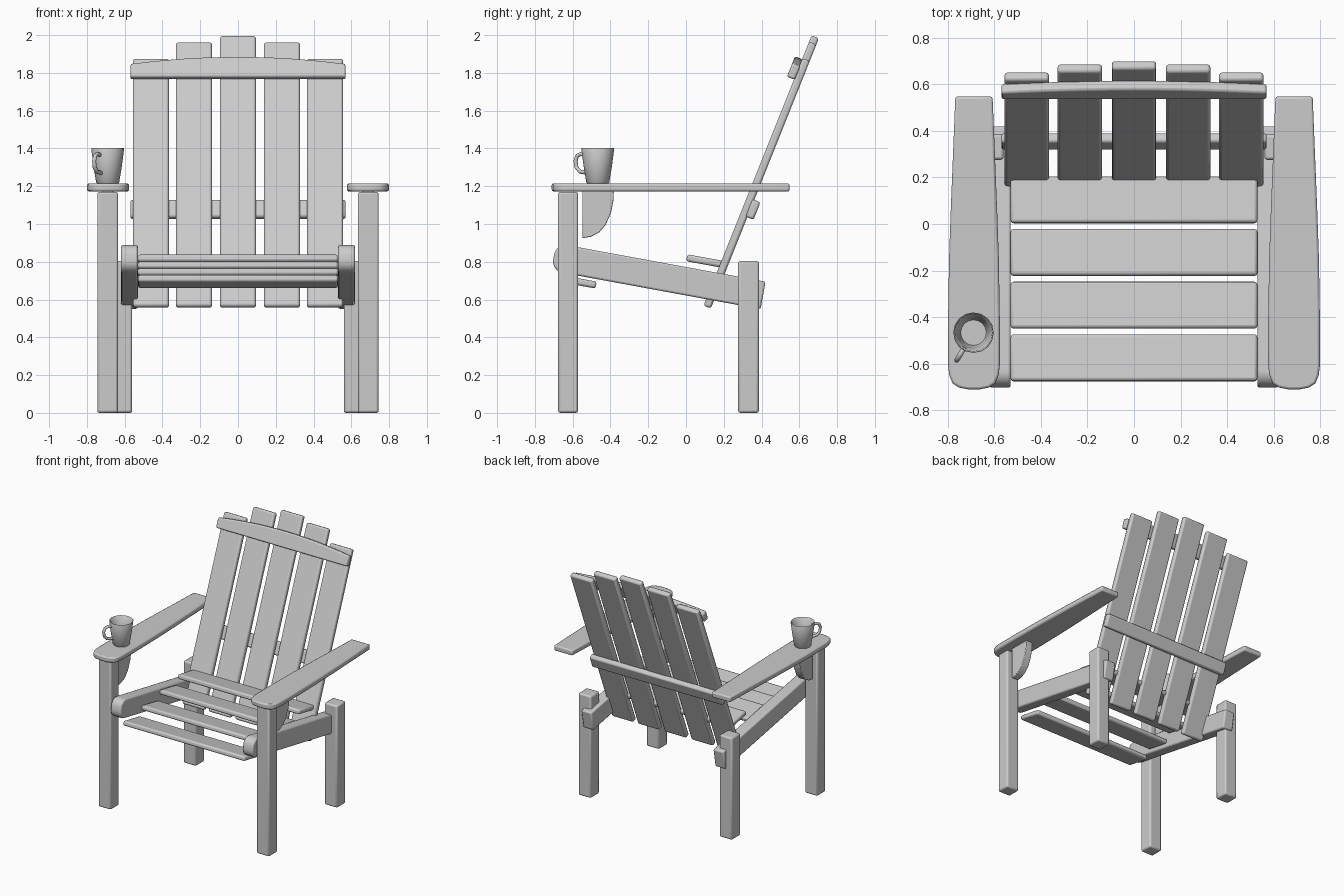
import bpy, bmesh, math
from mathutils import Matrix, Vector

if "Cube" in bpy.data.objects:
    bpy.data.objects.remove(bpy.data.objects["Cube"])


def finish(bm, name, bevel=0.012, smooth=35):
    bmesh.ops.recalc_face_normals(bm, faces=bm.faces)
    me = bpy.data.meshes.new(name)
    bm.to_mesh(me)
    bm.free()
    ob = bpy.data.objects.new(name, me)
    bpy.context.collection.objects.link(ob)
    if bevel:
        m = ob.modifiers.new("edge_round", "BEVEL")
        m.width, m.segments, m.limit_method = bevel, 2, "ANGLE"
        m.angle_limit = math.radians(40)
    bpy.ops.object.select_all(action="DESELECT")
    ob.select_set(True)
    bpy.context.view_layer.objects.active = ob
    bpy.ops.object.shade_smooth_by_angle(angle=math.radians(smooth))
    return ob


def board(name, center, size, tilt=0.0, bevel=0.012):
    """Box turned about the x axis."""
    bm = bmesh.new()
    bmesh.ops.create_cube(bm, size=1)
    M = Matrix.Translation(center) @ Matrix.Rotation(tilt, 4, "X") @ Matrix.Diagonal((*size, 1))
    bmesh.ops.transform(bm, matrix=M, verts=bm.verts)
    return finish(bm, name, bevel)


def prism(name, pts, depth, M, bevel=0.01):
    """Outline in local xy, extruded along local z (centred), then placed by M."""
    bm = bmesh.new()
    f = bm.faces.new([bm.verts.new((x, y, -depth / 2)) for x, y in pts])
    r = bmesh.ops.extrude_face_region(bm, geom=[f])
    vs = [v for v in r["geom"] if isinstance(v, bmesh.types.BMVert)]
    bmesh.ops.translate(bm, verts=vs, vec=(0, 0, depth))
    bmesh.ops.transform(bm, matrix=M, verts=bm.verts)
    return finish(bm, name, bevel)


# local x -> world y, local y -> world z, local z -> world x
YZ = Matrix(((0, 0, 1, 0), (1, 0, 0, 0), (0, 1, 0, 0), (0, 0, 0, 1)))
# local x -> world x, local y -> world z, local z -> world -y
XZ = Matrix.Rotation(math.pi / 2, 4, "X")
SLOPE = math.radians(-10.4)
LEAN = math.radians(-21.8)


def arc(cx, cy, r, a0, a1, n=5):
    return [(cx + r * math.cos(math.radians(a0 + (a1 - a0) * i / n)),
             cy + r * math.sin(math.radians(a0 + (a1 - a0) * i / n))) for i in range(n + 1)]


for s, side in ((-1, "left"), (1, "right")):
    # legs
    board(f"front_leg_{side}", (s * 0.69, -0.624, 0.585), (0.11, 0.106, 1.17))
    board(f"back_leg_{side}", (s * 0.615, 0.331, 0.402), (0.11, 0.11, 0.804))

    # sloping side rail with rounded nose
    h, r, L = 0.074, 0.06, 1.127
    rail = [(0, -h), (0, h)] + arc(-L + r, h - r, r, 90, 180) + arc(-L + r, -h + r, r, 180, 270)
    prism(f"side_rail_{side}", rail,  0.09,
          Matrix.Translation((s * 0.575, 0.408, 0.622)) @ Matrix.Rotation(SLOPE, 4, "X") @ YZ)

    # armrest, tapered to the back with rounded front corners
    half = [(0.08, 0.548), (0.09, 0.3), (0.1, 0.05), (0.107, -0.15), (0.111, -0.4), (0.111, -0.61),
            (0.106, -0.65), (0.092, -0.685), (0.065, -0.703), (0.025, -0.711)]
    arm = half + [(-x, y) for x, y in reversed(half)]
    prism(f"armrest_{side}", arm, 0.043, Matrix.Translation((s * 0.688, 0, 1.1935)))

    # curved bracket under the armrest
    bracket = [(-0.548, 1.175), (-0.548, 0.925), (-0.505, 0.932), (-0.46, 0.955), (-0.425, 0.995),
               (-0.397, 1.06), (-0.385, 1.12), (-0.382, 1.175)]
    prism(f"arm_bracket_{side}", bracket, 0.06, Matrix.Translation((s * 0.69, 0, 0)) @ YZ, 0.005)

# seat slats
for i in range(4):
    board(f"seat_slat_{i + 1}", (0, 0.104 - 0.2265 * i, 0.803 - 0.036 * i),
          (1.06, 0.203, 0.037), SLOPE)

# leaning back slats, tallest in the middle
base = Vector((0, 0.112, 0.56))
up = Vector((0, -math.sin(LEAN), math.cos(LEAN)))
for i, (x, top) in enumerate(((-0.461, 1.878), (-0.233, 1.965), (0, 1.998), (0.233, 1.965), (0.461, 1.878))):
    length = (top - 0.567) / up.z
    board(f"back_slat_{i + 1}", base + up * (length / 2) + Vector((x, 0, 0)),
          (0.19, 0.041, length), LEAN)

# lower cross bar behind the slats
board("back_cross_bar", (0, 0.355, 1.077), (1.14, 0.045, 0.1), LEAN)

# arched head rail in front of the slats
head = [(-0.57, -0.054), (0.57, -0.054), (0.57, 0.022)]
head += [(0.57 - 1.14 * i / 12, 0.022 + 0.04 * (1 - (1 - i / 6) ** 2)) for i in range(1, 12)]
head += [(-0.57, 0.022)]
prism("head_rail", head, 0.045,
      Matrix.Translation((0, 0.575, 1.822)) @ Matrix.Rotation(LEAN, 4, "X") @ XZ)

# mug: hollow lathe
MX, MY, MZ, N = -0.69, -0.467, 1.215, 16
prof = [(0.056, 0), (0.061, 0.006), (0.075, 0.09), (0.087, 0.183), (0.085, 0.187),
        (0.08, 0.183), (0.068, 0.09), (0.055, 0.016)]
bm = bmesh.new()
rings = [[bm.verts.new((MX + r * math.cos(2 * math.pi * k / N), MY + r * math.sin(2 * math.pi * k / N), MZ + z))
          for k in range(N)] for r, z in prof]
for a, b in zip(rings, rings[1:]):
    for k in range(N):
        bm.faces.new((a[k], a[(k + 1) % N], b[(k + 1) % N], b[k]))
bm.faces.new(rings[0])
bm.faces.new(rings[-1])
finish(bm, "mug", 0, 50)

# mug handle: swept loop
cu = bpy.data.curves.new("mug_handle", "CURVE")
cu.dimensions, cu.bevel_depth, cu.bevel_resolution, cu.use_fill_caps = "3D", 0.011, 2, True
path = [(0.074, 0.15), (0.105, 0.156), (0.128, 0.146), (0.138, 0.118), (0.132, 0.085), (0.11, 0.062), (0.066, 0.056)]
sp = cu.splines.new("POLY")
sp.points.add(len(path) - 1)
for p, (r, z) in zip(sp.points, path):
    p.co = (MX - 0.52 * r, MY - 0.855 * r, MZ + z, 1)
handle = bpy.data.objects.new("mug_handle", cu)
bpy.context.collection.objects.link(handle)
